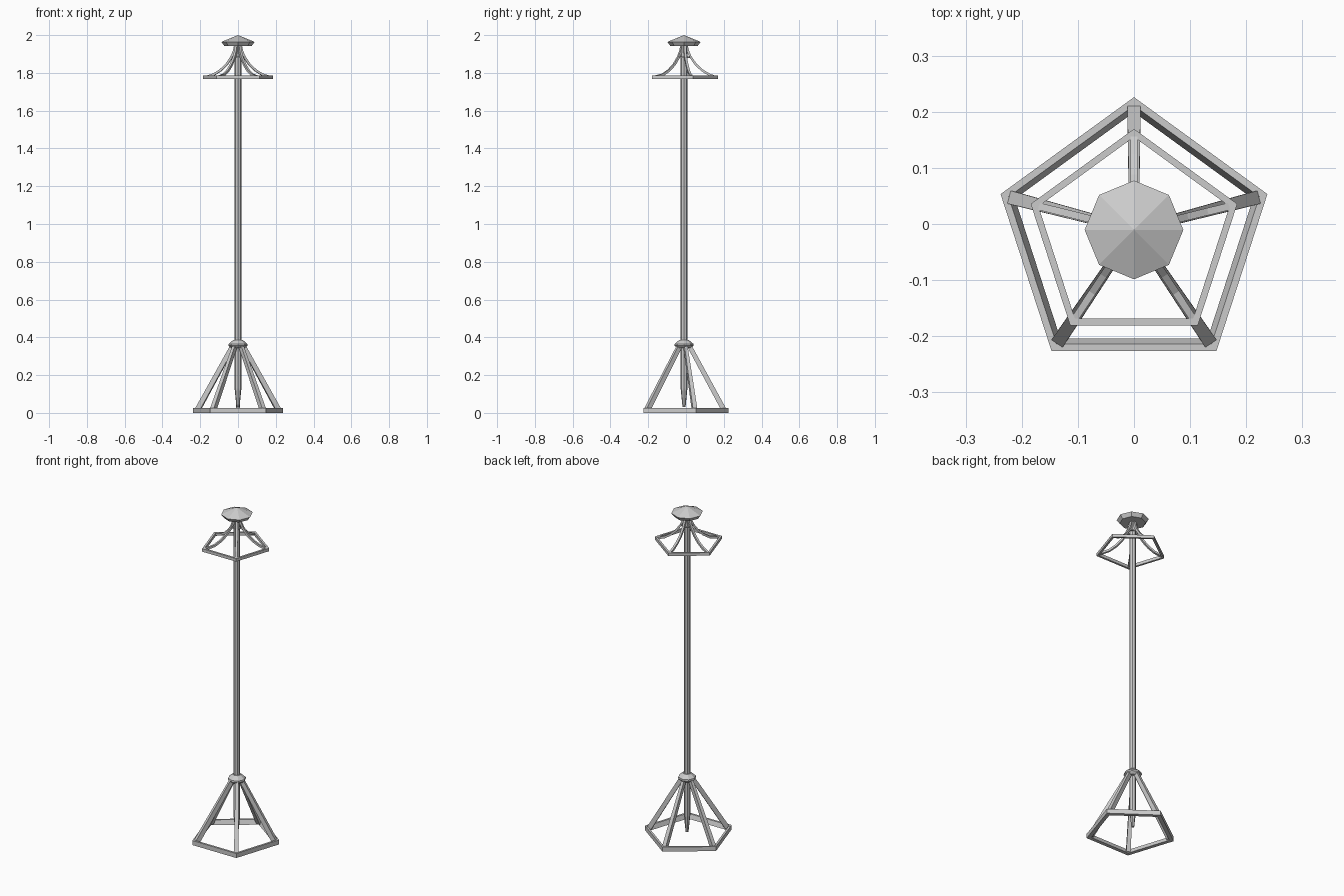
import bpy, math
from mathutils import Vector

if "Cube" in bpy.data.objects:
    bpy.data.objects.remove(bpy.data.objects["Cube"])

POLE_Y = -0.0105   # pole, hub and cap axis
RING_Y = -0.024    # centre of both pentagon rings


def make(name, verts, faces):
    me = bpy.data.meshes.new(name)
    me.from_pydata([tuple(v) for v in verts], [], faces)
    me.update()
    ob = bpy.data.objects.new(name, me)
    bpy.context.collection.objects.link(ob)
    return ob


def lathe(name, profile, sides, y, closed=False, start=0.0):
    """Revolve (radius, z) points; a closed profile gives a ring, an open one is capped."""
    n = len(profile)
    verts = []
    for r, z in profile:
        for i in range(sides):
            a = start + 2 * math.pi * i / sides
            verts.append((r * math.cos(a), y + r * math.sin(a), z))
    faces = []
    for k in range(n if closed else n - 1):
        m = (k + 1) % n
        for i in range(sides):
            j = (i + 1) % sides
            faces.append((k * sides + i, k * sides + j, m * sides + j, m * sides + i))
    if not closed:
        faces.append(tuple(reversed(range(sides))))
        faces.append(tuple(range((n - 1) * sides, n * sides)))
    return make(name, verts, faces)


def strut(name, pts, side, sizes):
    """Sweep a rectangle (width, depth) along pts; side is the width direction."""
    verts, faces = [], []
    for i, p in enumerate(pts):
        t = (pts[min(i + 1, len(pts) - 1)] - pts[max(i - 1, 0)]).normalized()
        nrm = t.cross(side).normalized()
        w, d = sizes[i]
        for a, b in ((-1, -1), (1, -1), (1, 1), (-1, 1)):
            verts.append(p + side * (a * w / 2) + nrm * (b * d / 2))
    for k in range(len(pts) - 1):
        for i in range(4):
            j = (i + 1) % 4
            faces.append((k * 4 + i, k * 4 + j, k * 4 + 4 + j, k * 4 + 4 + i))
    faces.append((3, 2, 1, 0))
    e = 4 * (len(pts) - 1)
    faces.append((e, e + 1, e + 2, e + 3))
    return make(name, verts, faces)


def spoke(i, ring_r):
    """Direction and distance from the pole axis to a pentagon corner."""
    a = math.pi / 2 + i * 2 * math.pi / 5
    v = Vector((ring_r * math.cos(a), RING_Y - POLE_Y + ring_r * math.sin(a), 0))
    return v.normalized(), v.length


# pole with tapered lower tip
lathe("pole", [(0.008, 0.03), (0.018, 0.13), (0.018, 1.95)], 8, POLE_Y)

# hub joining the legs
lathe("hub", [(0.036, 0.343), (0.05, 0.356), (0.049, 0.366), (0.024, 0.387)], 8, POLE_Y)

# pointed octagonal cap
lathe("cap", [(0.072, 1.942), (0.088, 1.964), (0.0005, 2.0)], 8, POLE_Y)

# pentagon rings
lathe("base_ring", [(0.223, 0.0), (0.25, 0.0), (0.25, 0.027), (0.235, 0.027)],
      5, RING_Y, True, math.pi / 2)
lathe("upper_ring", [(0.179, 1.767), (0.1935, 1.767), (0.1935, 1.785), (0.179, 1.785)],
      5, RING_Y, True, math.pi / 2)

# small collar tying the upper arms
lathe("collar", [(0.027, 1.880), (0.036, 1.880), (0.036, 1.888), (0.027, 1.888)],
      5, POLE_Y, True, math.pi / 2)

# straight legs and curved upper arms
for i in range(5):
    d, r = spoke(i, 0.227)
    side = Vector((-d.y, d.x, 0))
    base = Vector((0, POLE_Y, 0))
    strut(f"leg_{i + 1}",
          [base + d * r + Vector((0, 0, 0.012)), base + d * 0.028 + Vector((0, 0, 0.355))],
          side, [(0.024, 0.027), (0.017, 0.024)])

    d, r = spoke(i, 0.184)
    side = Vector((-d.y, d.x, 0))
    path = [(0.014, 1.945), (0.02, 1.918), (0.034, 1.885), (0.062, 1.845),
            (0.095, 1.814), (0.133, 1.791), (r, 1.777)]
    strut(f"arm_{i + 1}",
          [base + d * x + Vector((0, 0, z)) for x, z in path],
          side, [(0.013, 0.012)] * len(path))
